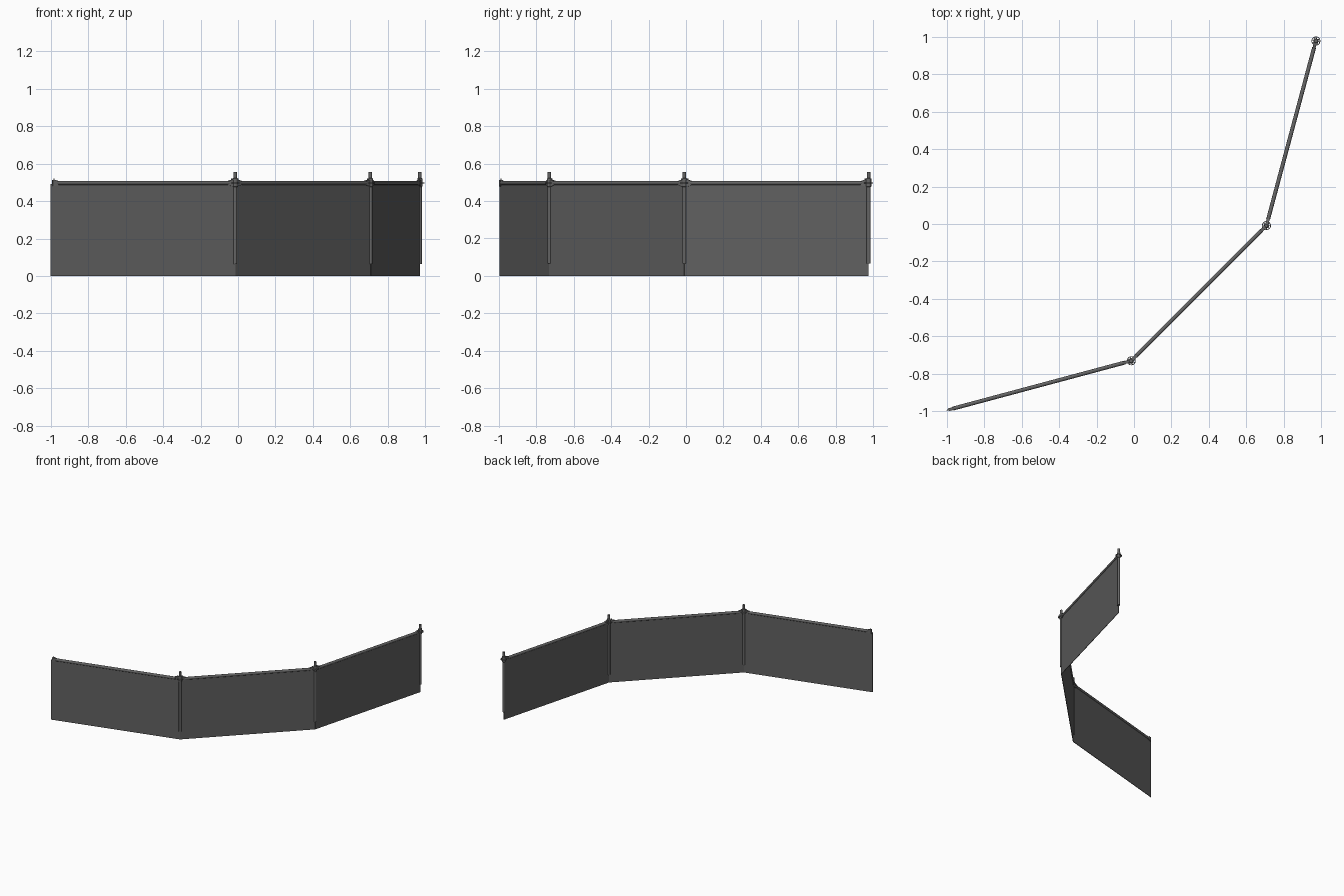
import bpy
import bmesh
from math import cos, sin, pi, radians
from mathutils import Vector, Matrix

cube = bpy.data.objects.get("Cube")
if cube:
    bpy.data.objects.remove(cube, do_unlink=True)

LENGTH = 1.02      # one fence bay
RAIL_Z = 0.497
TUBE = 0.0105


def material(name, grey):
    mat = bpy.data.materials.new(name)
    mat.use_nodes = True
    colour = (grey, grey, grey, 1)
    mat.diffuse_color = colour
    mat.node_tree.nodes["Principled BSDF"].inputs["Base Color"].default_value = colour
    return mat


SHEET = material("dark grey sheet", 0.115)
STEEL = material("grey steel", 0.13)


def finish(name, bm, mat, place, smooth=False):
    bmesh.ops.recalc_face_normals(bm, faces=bm.faces)
    mesh = bpy.data.meshes.new(name)
    bm.to_mesh(mesh)
    bm.free()
    mesh.materials.append(mat)
    obj = bpy.data.objects.new(name, mesh)
    bpy.context.collection.objects.link(obj)
    obj.matrix_world = place
    if smooth:
        bpy.ops.object.select_all(action='DESELECT')
        obj.select_set(True)
        bpy.context.view_layer.objects.active = obj
        bpy.ops.object.shade_smooth_by_angle(angle=radians(40))
    return obj


def box(bm, centre, size, turn=0):
    matrix = (Matrix.Rotation(turn, 4, 'Z') @ Matrix.Translation(centre)
              @ Matrix.Diagonal((*size, 1)))
    bmesh.ops.create_cube(bm, size=1, matrix=matrix)


def lathe(bm, profile, sides=20, closed=False):
    """Spin (radius, height) points around z."""
    verts = [bm.verts.new((r, 0, z)) for r, z in profile]
    pairs = list(zip(verts, verts[1:]))
    if closed:
        pairs.append((verts[-1], verts[0]))
    edges = [bm.edges.new(p) for p in pairs]
    bmesh.ops.spin(bm, geom=verts + edges, cent=(0, 0, 0), axis=(0, 0, 1),
                   angle=2 * pi, steps=sides)
    bmesh.ops.remove_doubles(bm, verts=bm.verts, dist=0.00005)


def post(place):
    # Upright tube with a collar and a spigot on top
    bm = bmesh.new()
    lathe(bm, [(0, 0.065), (TUBE, 0.065), (TUBE, 0.475), (0.014, 0.478),
               (0.014, 0.52), (0.0095, 0.523), (0.0095, 0.555), (0, 0.555)])
    finish("post", bm, STEEL, place, True)
    # Pierced connector disc: hub, spokes and rim
    bm = bmesh.new()
    lathe(bm, [(0.020, 0.493), (0.024, 0.493), (0.024, 0.5), (0.020, 0.5)],
          24, True)
    for i in range(8):
        box(bm, (0.017, 0, RAIL_Z), (0.008, 0.004, 0.006), i * pi / 4)
    finish("connector_disc", bm, STEEL, place)


def rail_head(name, place):
    # Tapered clamp gripping the disc, with an upright wedge through it
    bm = bmesh.new()
    outline = [(0.010, -0.018), (0.022, -0.018), (0.042, -0.0105),
               (0.042, 0.0105), (0.022, 0.016), (0.010, 0.016)]
    face = bm.faces.new([bm.verts.new((x, -0.008, RAIL_Z + z)) for x, z in outline])
    new = bmesh.ops.extrude_face_region(bm, geom=[face])["geom"]
    bmesh.ops.translate(bm, vec=(0, 0.016, 0),
                        verts=[v for v in new if isinstance(v, bmesh.types.BMVert)])
    box(bm, (0.019, 0, RAIL_Z), (0.006, 0.004, 0.046))
    finish(name, bm, STEEL, place)


# Three bays follow a gentle curve, each with a post at its far end
corner = Vector((-1.0, -0.994, 0))
for degrees in (15, 45, 75):
    angle = radians(degrees)
    place = Matrix.Translation(corner) @ Matrix.Rotation(angle, 4, 'Z')

    bm = bmesh.new()
    box(bm, (LENGTH / 2, 0, 0.245), (LENGTH, 0.004, 0.49))
    finish("panel", bm, SHEET, place)

    bm = bmesh.new()
    bmesh.ops.create_cone(
        bm, cap_ends=True, segments=16, radius1=TUBE, radius2=TUBE,
        depth=LENGTH - 0.07,
        matrix=Matrix.Translation((LENGTH / 2, 0, RAIL_Z)) @ Matrix.Rotation(pi / 2, 4, 'Y'))
    finish("top_rail", bm, STEEL, place, True)

    rail_head("rail_head_start", place)
    corner = corner + Vector((cos(angle), sin(angle), 0)) * LENGTH
    far_end = Matrix.Translation(corner) @ Matrix.Rotation(angle, 4, 'Z')
    rail_head("rail_head_end", far_end @ Matrix.Rotation(pi, 4, 'Z'))
    post(far_end)
